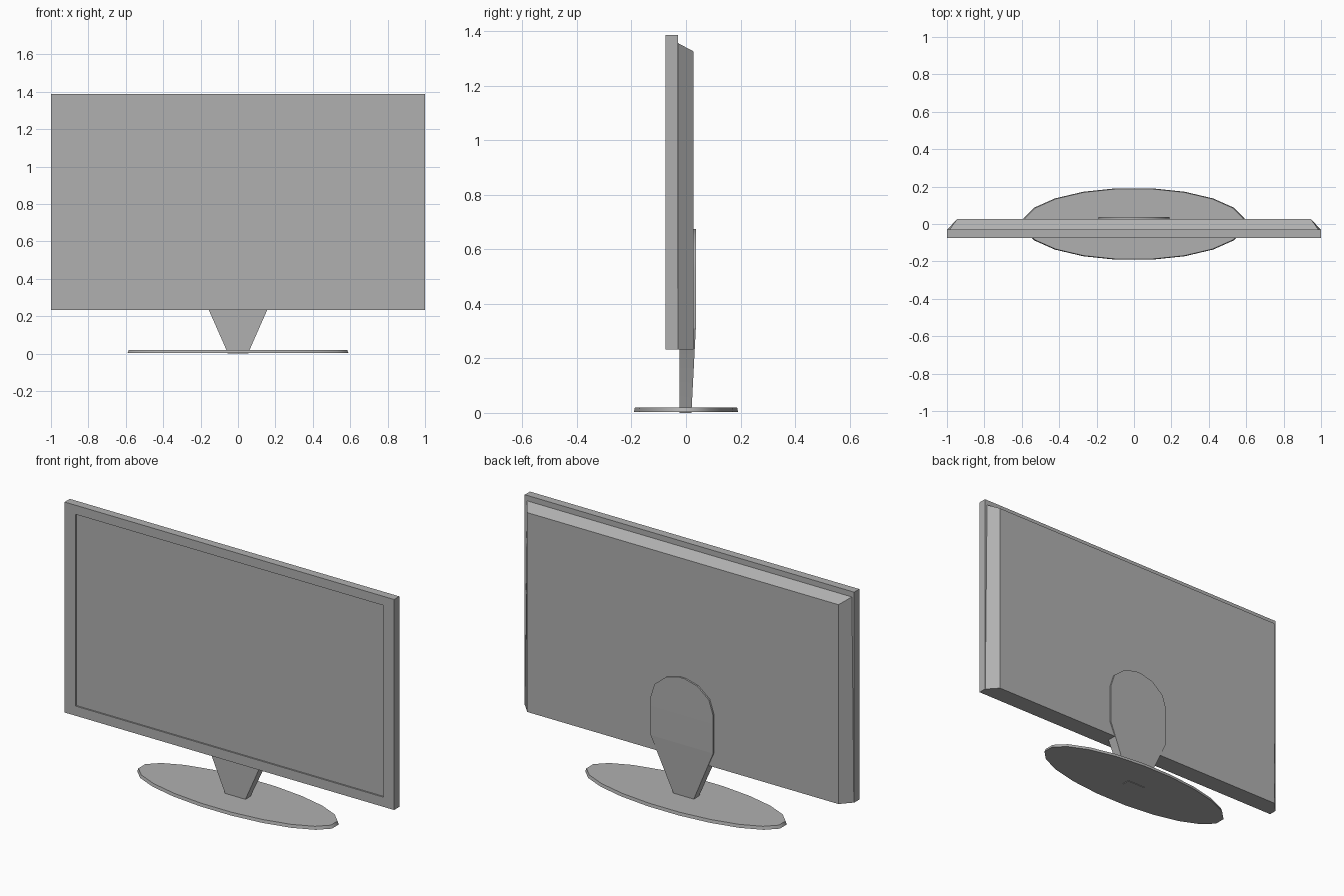
import bpy, bmesh
from math import sin, cos, pi, radians

if "Cube" in bpy.data.objects:
    bpy.data.objects.remove(bpy.data.objects["Cube"])

# Dark grey plastic
grey = bpy.data.materials.new("grey_plastic")
grey.diffuse_color = (0.435, 0.435, 0.435, 1)
grey.use_nodes = True
grey.node_tree.nodes["Principled BSDF"].inputs["Base Color"].default_value = grey.diffuse_color


def loft(name, rings, smooth=None):
    """Skin matching closed rings of points and cap both ends."""
    bm = bmesh.new()
    loops = [[bm.verts.new(p) for p in ring] for ring in rings]
    n = len(loops[0])
    for a, b in zip(loops, loops[1:]):
        for i in range(n):
            j = (i + 1) % n
            bm.faces.new((a[i], a[j], b[j], b[i]))
    bm.faces.new(loops[0][::-1])
    bm.faces.new(loops[-1])
    bmesh.ops.recalc_face_normals(bm, faces=bm.faces)
    mesh = bpy.data.meshes.new(name)
    bm.to_mesh(mesh)
    bm.free()
    mesh.materials.append(grey)
    obj = bpy.data.objects.new(name, mesh)
    bpy.context.collection.objects.link(obj)
    if smooth:
        bpy.ops.object.select_all(action='DESELECT')
        obj.select_set(True)
        bpy.context.view_layer.objects.active = obj
        bpy.ops.object.shade_smooth_by_angle(angle=radians(smooth))
    return obj


def panel(low_w, top_w, z0, z1, y):
    return [(-low_w, y, z0), (low_w, y, z0), (top_w, y, z1), (-top_w, y, z1)]


def slab(half_w, y0, y1, z):
    return [(-half_w, y0, z), (half_w, y0, z), (half_w, y1, z), (-half_w, y1, z)]


def ellipse(rx, ry, z, n=20):
    angles = [2 * pi * (i + 0.5) / n for i in range(n)]
    return [(rx * cos(a), ry * sin(a), z) for a in angles]


# Front frame with the recessed screen
loft("screen_frame", [
    panel(1.0, 1.0, 0.232, 1.387, -0.03),
    panel(1.0, 1.0, 0.232, 1.387, -0.075),
    panel(0.935, 0.935, 0.285, 1.337, -0.075),
    panel(0.935, 0.935, 0.285, 1.337, -0.067),
])

# Rear housing, sloped at the top and sides, flat underneath
loft("rear_housing", [
    panel(0.998, 0.986, 0.232, 1.357, -0.03),
    panel(0.945, 0.945, 0.232, 1.326, 0.028),
])

# Oval foot
loft("base", [ellipse(0.598, 0.1934, 0.003), ellipse(0.591, 0.190, 0.02)], smooth=45)

# Tapered neck, showing slightly under the foot and running up into
# the round-topped mount plate on the back
levels = [
    slab(0.056, -0.024, 0.02, 0.0),
    slab(0.062, -0.024, 0.021, 0.02),
    slab(0.19, -0.024, 0.036, 0.31),
    slab(0.19, 0.02, 0.036, 0.31),
]
for a in (0, 30, 60, 85):
    levels.append(slab(0.19 * cos(radians(a)), 0.02, 0.037,
                       0.52 + 0.155 * sin(radians(a))))
loft("neck_and_mount", levels, smooth=35)
